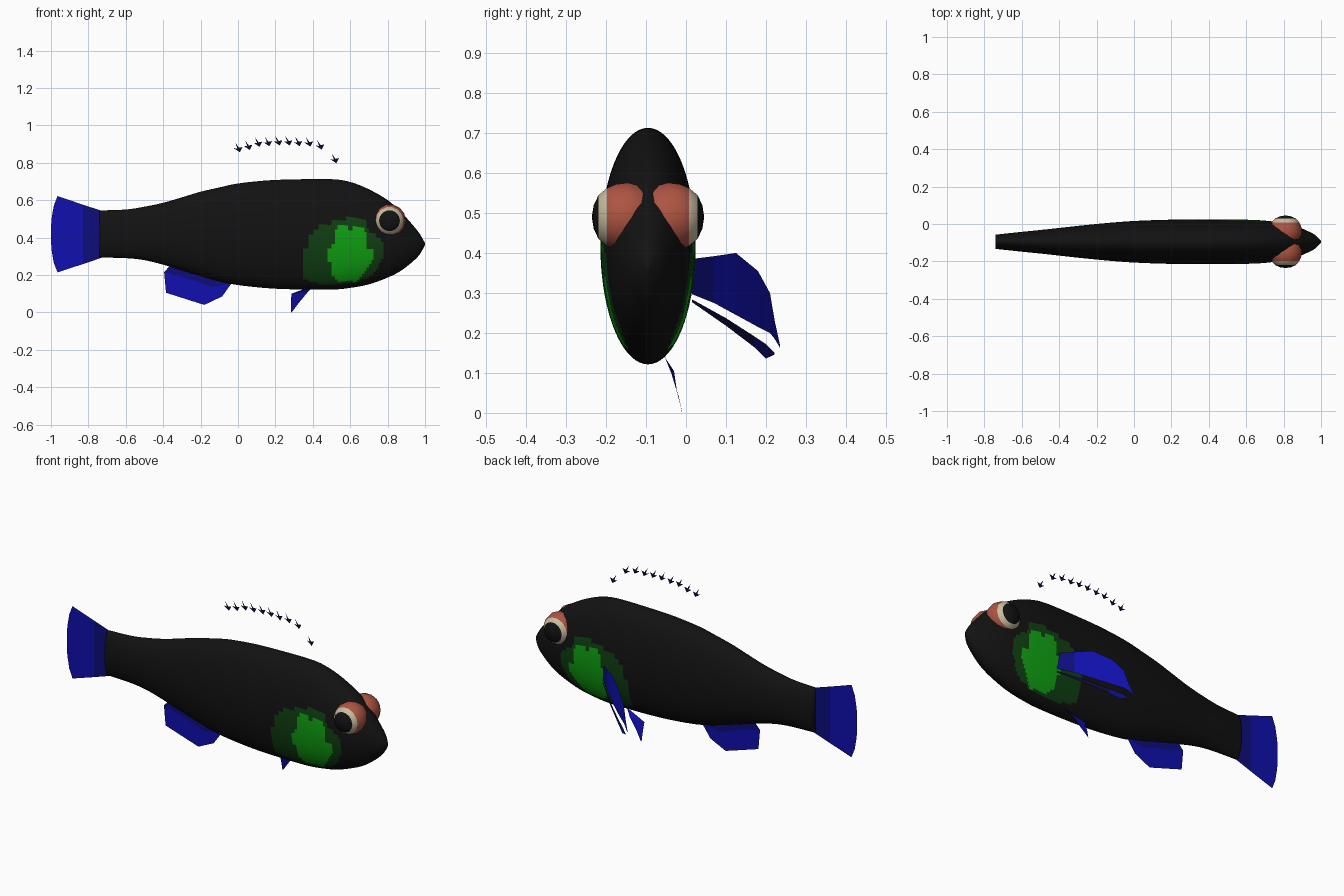
import bpy, bmesh, math

if "Cube" in bpy.data.objects:
    bpy.data.objects.remove(bpy.data.objects["Cube"])

YC = -0.095  # middle plane of the fish


def mat(name, r, g, b):
    m = bpy.data.materials.new(name)
    m.diffuse_color = (r, g, b, 1)
    m.use_nodes = True
    m.node_tree.nodes["Principled BSDF"].inputs["Base Color"].default_value = m.diffuse_color
    return m


BLACK = mat("body black", 0.006, 0.006, 0.006)
DKGREEN = mat("dark green", 0.005, 0.05, 0.006)
GREEN = mat("bright green", 0.005, 0.36, 0.006)
BLUE = mat("fin blue", 0.005, 0.005, 0.42)
DKBLUE = mat("fin dark blue", 0.004, 0.004, 0.20)
NAVY = mat("spine navy", 0.003, 0.003, 0.04)
BROWN = mat("eyelid brown", 0.42, 0.09, 0.055)
CREAM = mat("eye cream", 0.58, 0.50, 0.35)


def finish(name, bm, mats, rule=None, smooth=False):
    """Turn a bmesh into an object, colouring faces by a rule on their centre."""
    for f in bm.faces:
        f.smooth = smooth
        if rule:
            f.material_index = rule(f.calc_center_median())
    me = bpy.data.meshes.new(name)
    bm.to_mesh(me)
    bm.free()
    for m in mats:
        me.materials.append(m)
    ob = bpy.data.objects.new(name, me)
    bpy.context.collection.objects.link(ob)
    return ob


def loft(rings):
    """Closed skin through rings of points, capped at both ends."""
    bm = bmesh.new()
    vs = [[bm.verts.new(p) for p in r] for r in rings]
    n = len(rings[0])
    for a, b in zip(vs, vs[1:]):
        for i in range(n):
            j = (i + 1) % n
            bm.faces.new((a[i], a[j], b[j], b[i]))
    bm.faces.new(vs[0])
    bm.faces.new(vs[-1])
    bmesh.ops.recalc_face_normals(bm, faces=bm.faces)
    return bm


def sheet(name, sections, mats, rule=None):
    """Flat fin: a strip of quads between pairs of edge points."""
    bm = bmesh.new()
    vs = [[bm.verts.new(p) for p in s] for s in sections]
    for a, b in zip(vs, vs[1:]):
        bm.faces.new((a[0], a[1], b[1], b[0]))
    return finish(name, bm, mats, rule)


def mid(x, z):
    return (x, YC, z)


def inside(x, z, poly):
    hit = False
    for (x1, z1), (x2, z2) in zip(poly, poly[1:] + poly[:1]):
        if (z1 > z) != (z2 > z) and x < x1 + (z - z1) * (x2 - x1) / (z2 - z1):
            hit = not hit
    return hit


# Body: x, top z, bottom z, half width
keys = [(-.74, .545, .293, .038), (-.6, .55, .29, .053), (-.5, .565, .279, .063),
        (-.4, .586, .255, .074), (-.3, .615, .225, .085), (-.2, .645, .195, .095),
        (-.1, .668, .166, .104), (0, .689, .146, .111), (.15, .705, .13, .117),
        (.3, .711, .123, .119), (.5, .712, .122, .119), (.6, .697, .131, .118),
        (.7, .658, .15, .113), (.8, .6, .186, .1), (.87, .538, .222, .082),
        (.93, .472, .268, .057), (.97, .422, .308, .035), (1.0, .37, .36, .004)]


def spline(p, steps):
    q = [p[0]] + p + [p[-1]]
    for i in range(1, len(q) - 2):
        for s in range(steps):
            t = s / steps
            yield [0.5 * (2 * b + (c - a) * t + (2 * a - 5 * b + 4 * c - d) * t * t
                          + (3 * b - a - 3 * c + d) * t ** 3)
                   for a, b, c, d in zip(*q[i - 1:i + 3])]
    yield p[-1]


# Cheek patch outlines (x, z)
outer = [(.355, .175), (.35, .27), (.365, .36), (.395, .44), (.45, .475), (.55, .485),
         (.6, .515), (.685, .49), (.705, .42), (.77, .4), (.775, .3), (.745, .235),
         (.70, .185), (.6, .155), (.44, .155)]
inner = [(.495, .2), (.485, .33), (.525, .385), (.515, .44), (.56, .47), (.6, .44),
         (.65, .47), (.69, .42), (.69, .35), (.735, .32), (.71, .26), (.665, .2),
         (.63, .165), (.54, .165)]


def body_colour(c):
    if inside(c.x, c.z, inner):
        return 2
    return 1 if inside(c.x, c.z, outer) else 0


N = 72
rings = []
for x, zt, zb, w in spline(keys, 8):
    rings.append([(x, YC + w * math.cos(2 * math.pi * i / N),
                   (zt + zb) / 2 + (zt - zb) / 2 * math.sin(2 * math.pi * i / N))
                  for i in range(N)])
finish("body", loft(rings), [BLACK, DKGREEN, GREEN], body_colour, True)

# Eyes: turned about the y axis; radius, distance from the middle plane
eye = [(.02, -.034), (.055, -.016), (.078, .015), (.088, .05), (.084, .08), (.074, .103),
       (.056, .124), (.03, .136), (.004, .14)]
for side, s in (("left", 1), ("right", -1)):
    rings = [[(.81 + r * math.cos(k * math.pi / 7), YC + s * d,
               .49 + r * math.sin(k * math.pi / 7)) for k in range(14)] for r, d in eye]

    def eye_colour(c):
        d = abs(c.y - YC)
        return 2 if d > .125 else 1 if d > .104 else 0
    finish(side + "_eye", loft(rings), [BROWN, CREAM, BLACK], eye_colour, True)

# Tail fin
tail = [(-.72, .54, .295), (-.83, .576, .258), (-.965, .622, .214),
        (-.985, .57, .265), (-.997, .5, .335), (-1.0, .45, .385)]
sheet("tail_fin", [(mid(x, a), mid(x, b)) for x, a, b in tail], [BLUE, DKBLUE],
      lambda c: 1 if c.x > -.83 else 0)

# Anal fin: dark root and bright edge
root = [(-.345, .27), (-.25, .25), (-.15, .22), (-.04, .18)]
seam = [(-.395, .215), (-.25, .175), (-.14, .135), (-.035, .155)]
edge = [(-.385, .105), (-.25, .062), (-.18, .04), (-.085, .085)]
sheet("anal_fin_root", [(mid(*a), mid(*b)) for a, b in zip(root, seam)], [DKBLUE])
sheet("anal_fin_edge", [(mid(*a), mid(*b)) for a, b in zip(seam, edge)], [BLUE])


# Pectoral fin, swept back from the +y flank: y, top z, bottom z
def swept(y, z):
    t = y - .02
    return (.5 - 1.1 * t - 1.4 * t * t, y, z)


fin = [(.015, .385, .297), (.07, .392, .275), (.125, .40, .245), (.18, .355, .215),
       (.21, .30, .2), (.222, .23, .185), (.235, .17, .163)]
ray = [(.015, .284, .277), (.1, .237, .218), (.17, .192, .165), (.2, .172, .136),
       (.222, .15, .146)]
sheet("pectoral_fin", [(swept(y, a), swept(y, b)) for y, a, b in fin], [BLUE, DKBLUE],
      lambda c: 1 if c.y < .07 else 0)
sheet("pectoral_fin_lower_ray", [(swept(y, a), swept(y, b)) for y, a, b in ray],
      [DKBLUE, NAVY], lambda c: 1 if c.y < .17 else 0)

# Pelvic fin under the belly
sheet("pelvic_fin", [((.41, -.055, .145), (.40, -.05, .135)),
                     ((.285, -.037, .10), (.37, -.03, .105)),
                     ((.284, -.018, .04), (.325, -.022, .05)),
                     ((.284, -.01, 0), (.29, -.01, .004))], [BLUE])

# Dorsal spine tips: small flat barbs in an arc above the back
tips = [(0, .856), (.053, .868), (.105, .885), (.158, .888), (.213, .892), (.267, .892),
        (.32, .888), (.377, .886), (.437, .87), (.516, .797)]
barb = [(.01, 0), (.024, .028), (.005, .024), (-.015, .052), (-.003, .02), (-.022, .022)]
bm = bmesh.new()
for x, z in tips:
    v = [bm.verts.new(mid(x + a, z + b)) for a, b in barb]
    for i, j, k in ((0, 1, 2), (0, 2, 4), (2, 3, 4), (0, 4, 5)):
        bm.faces.new((v[i], v[j], v[k]))
finish("dorsal_spine_tips", bm, [NAVY])
